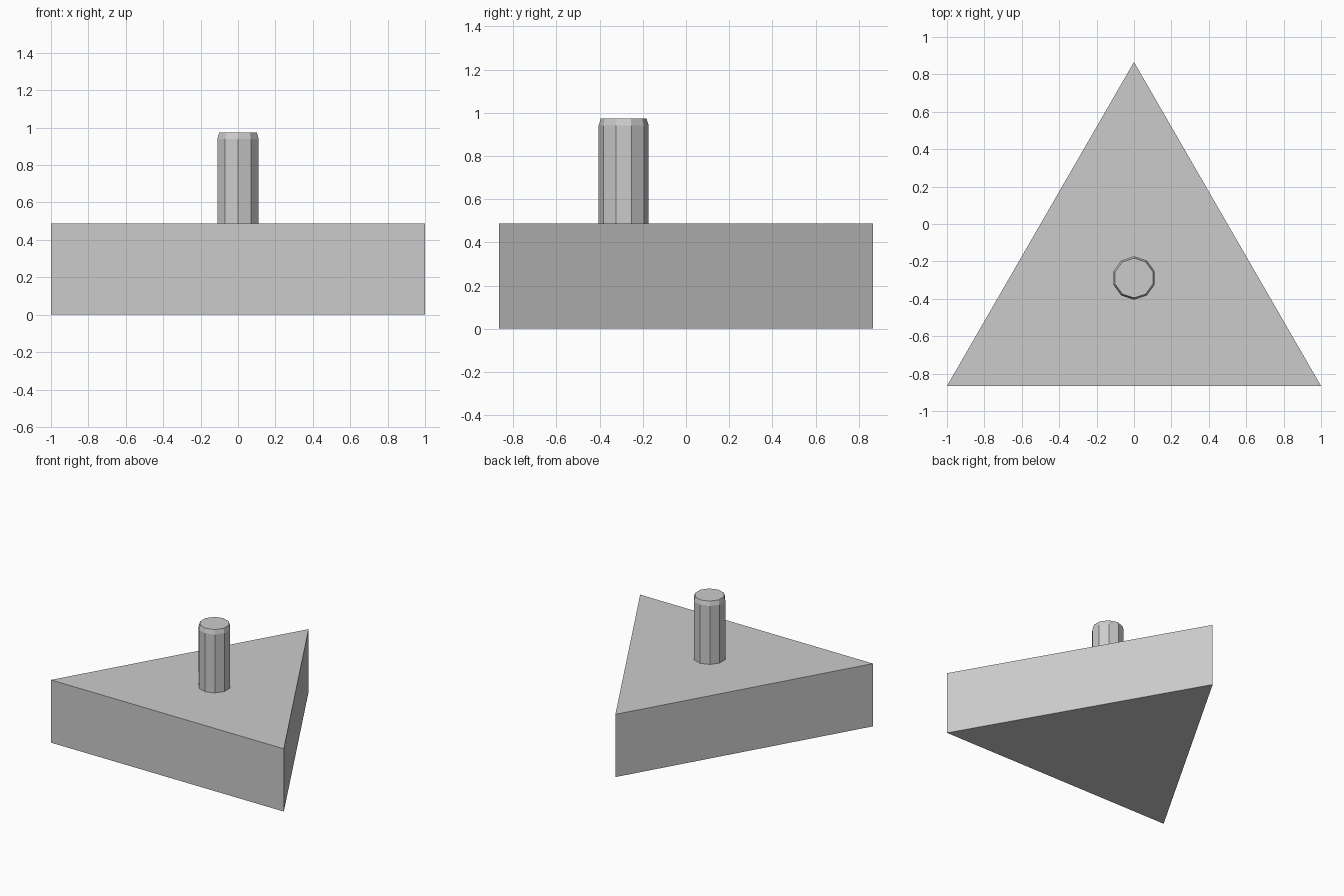
import bpy, bmesh
from math import sin, cos, pi

if "Cube" in bpy.data.objects:
    bpy.data.objects.remove(bpy.data.objects["Cube"])

def loft(name, rings):
    """Closed solid through a stack of matching point rings."""
    bm = bmesh.new()
    loops = [[bm.verts.new(p) for p in ring] for ring in rings]
    n = len(loops[0])
    for a, b in zip(loops, loops[1:]):
        for i in range(n):
            j = (i + 1) % n
            bm.faces.new((a[i], a[j], b[j], b[i]))
    bm.faces.new(loops[0][::-1])
    bm.faces.new(loops[-1])
    me = bpy.data.meshes.new(name)
    bm.to_mesh(me)
    bm.free()
    ob = bpy.data.objects.new(name, me)
    bpy.context.collection.objects.link(ob)
    return ob

H = 3 ** 0.5 / 2
CY = -H / 3      # triangle centroid
TOP = 0.487

# triangular base block
tri = [(-1, -H), (1, -H), (0, H)]
loft("base_block", [[(x, y, z) for x, y in tri] for z in (0, TOP)])

# ten-sided pin with chamfered top
def ring(r, z, n=10):
    return [(r * cos(2 * pi * (i + .5) / n), CY + r * sin(2 * pi * (i + .5) / n), z)
            for i in range(n)]

loft("pin", [ring(0.116, TOP - 0.02), ring(0.116, 0.94), ring(0.106, 0.974)])
